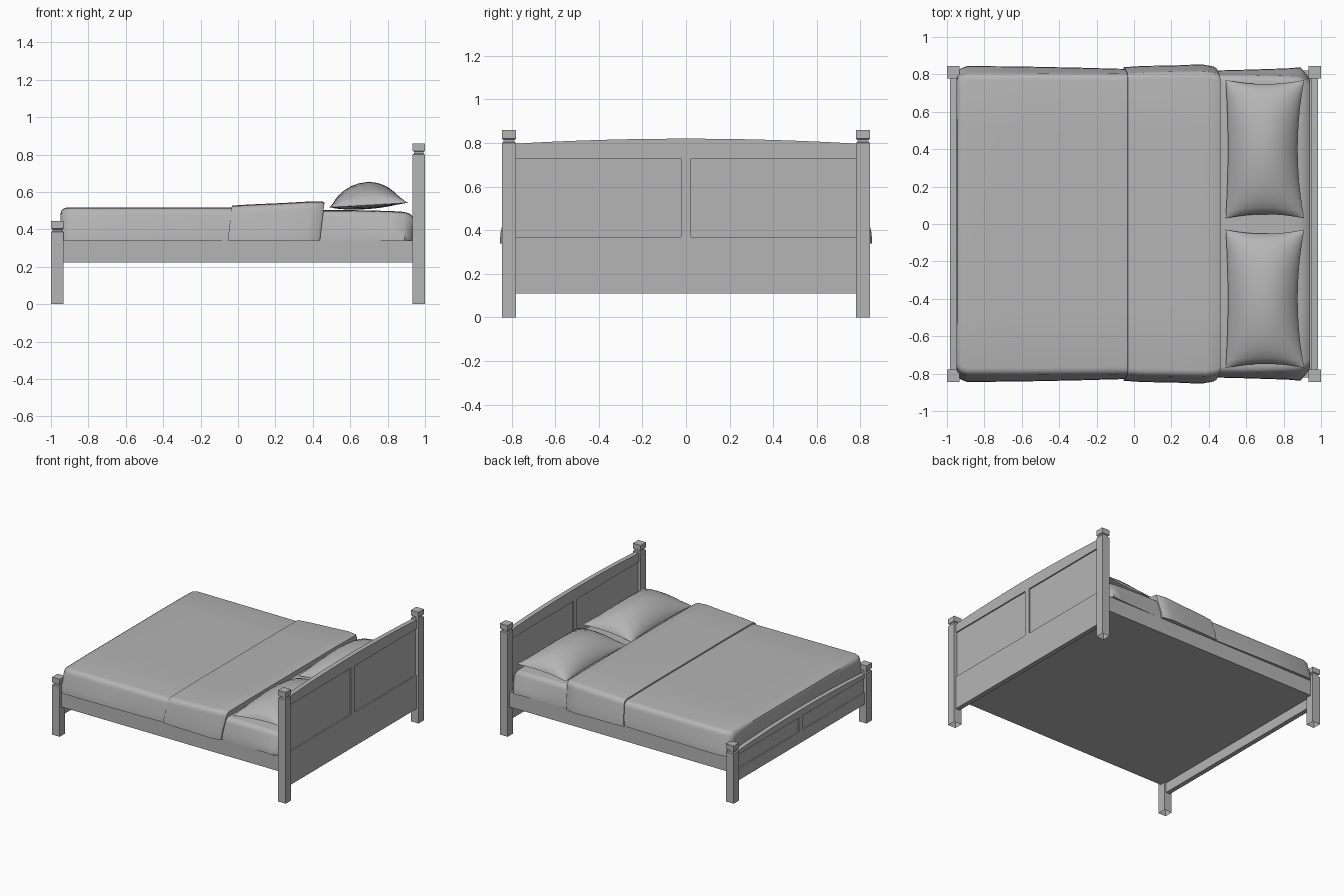
import bpy
import bmesh
from math import sin, cos, pi

cube = bpy.data.objects.get("Cube")
if cube:
    bpy.data.objects.remove(cube, do_unlink=True)

grey = bpy.data.materials.new("plain grey")
grey.use_nodes = True
colour = (0.46, 0.46, 0.46, 1)
grey.diffuse_color = colour
grey.node_tree.nodes["Principled BSDF"].inputs["Base Color"].default_value = colour


def finish(name, bm, smooth=None):
    bmesh.ops.recalc_face_normals(bm, faces=bm.faces[:])
    mesh = bpy.data.meshes.new(name)
    bm.to_mesh(mesh)
    bm.free()
    mesh.materials.append(grey)
    obj = bpy.data.objects.new(name, mesh)
    bpy.context.collection.objects.link(obj)
    if smooth:
        bpy.ops.object.select_all(action='DESELECT')
        obj.select_set(True)
        bpy.context.view_layer.objects.active = obj
        bpy.ops.object.shade_smooth_by_angle(angle=smooth)
    return obj


def loft(name, rings, smooth=None, caps=True):
    """Skin a list of equal-length closed rings of points."""
    bm = bmesh.new()
    loops = [[bm.verts.new(p) for p in ring] for ring in rings]
    n = len(loops[0])
    for a, b in zip(loops, loops[1:]):
        for i in range(n):
            j = (i + 1) % n
            bm.faces.new((a[i], a[j], b[j], b[i]))
    if caps:
        bm.faces.new(loops[0])
    bm.faces.new(loops[-1])
    return finish(name, bm, smooth)


def box(name, x, y, z):
    ring = lambda h: [(x[0], y[0], h), (x[1], y[0], h), (x[1], y[1], h), (x[0], y[1], h)]
    return loft(name, [ring(z[0]), ring(z[1])])


def post(name, cx, cy, top):
    """Square post, open underneath, with a narrow neck and a block cap."""
    steps = [(0, .033), (top, .033), (top + .005, .026), (top + .015, .026),
             (top + .02, .033), (top + .06, .033)]
    loft(name, [[(cx + sx * r, cy + sy * r, z) for sx, sy in
                 ((-1, -1), (1, -1), (1, 1), (-1, 1))] for z, r in steps], caps=False)


def board(name, cx, bottom, panel_low, panel_high, edge, rise):
    """Framed end board with two recessed panels and an arched top rail."""
    half, w = .018, .785
    x = (cx - half, cx + half)
    box(name + "_lower_rail", x, (-w, w), (bottom, panel_low))
    box(name + "_panel", (cx - .008, cx + .008), (-w, w), (panel_low, panel_high))
    box(name + "_centre_stile", x, (-.022, .022), (panel_low, panel_high))
    ys = [w * (1 - i / 6) for i in range(13)]
    outline = [(-w, panel_high), (w, panel_high)]
    outline += [(y, edge + rise * (1 - (y / w) ** 2)) for y in ys]
    loft(name + "_top_rail", [[(h, y, z) for y, z in outline] for h in x])


# Wooden frame
for side, label in ((-1, "right"), (1, "left")):
    post("head_post_" + label, .967, side * .812, .80)
    post("foot_post_" + label, -.967, side * .812, .385)
    box("side_rail_" + label, (-.95, .95), sorted((side * .78, side * .822)), (.222, .34))
board("headboard", .966, .11, .37, .73, .797, .023)
board("footboard", -.966, .145, .235, .345, .375, .025)
box("bed_base", (-.95, .95), (-.785, .785), (.222, .335))


def cover(name, stations, skew=0, low=.34):
    """Draped cloth: stations are x, bottom half width, top half width, top height."""
    rings = []
    for x, wide, narrow, top in stations:
        r = min(.04, (top - low) * .4)
        half = [(wide, low), (wide - .003, low + .05)]
        half += [(narrow - r + r * cos(a * pi / 8), top - r + r * sin(a * pi / 8))
                 for a in range(5)]
        half += [(narrow * .6, top + .003)]
        outline = half + [(-y, z) for y, z in reversed(half)]
        rings.append([(x + skew * (z - low), y, z) for y, z in outline])
    return loft(name, rings, smooth=.7)


# Bedding
cover("mattress", [(.40, .82, .80, .50), (.60, .825, .80, .50), (.82, .832, .795, .495),
                   (.89, .838, .79, .49), (.92, .80, .775, .48), (.942, .77, .76, .46)])
cover("duvet", [(-.95, .795, .77, .475), (-.943, .815, .785, .50), (-.925, .832, .80, .512),
                (-.89, .845, .81, .515), (-.6, .842, .81, .514), (-.3, .836, .808, .514),
                (.1, .825, .805, .514)])
cover("folded_sheet", [(-.055, .838, .81, .524), (.04, .845, .815, .53),
                       (.22, .848, .818, .538), (.36, .854, .82, .546),
                       (.425, .842, .81, .546), (.438, .832, .80, .54)], skew=.12)


def pillow(name, side):
    """Plump cushion with pinched seams and pointed corners."""
    bm = bmesh.new()
    n = 14
    layers = []
    for top in (True, False):
        grid = []
        for i in range(n + 1):
            row = []
            for j in range(n + 1):
                u, v = -cos(pi * i / n), -cos(pi * j / n)
                pinch = .012 if u < 0 else .035
                x = .70 + u * (.21 - pinch * (1 - v * v))
                y = .40 + v * (.37 - .022 * (1 - u * u))
                swell = max(0, 1 - u * u) ** .7 * max(0, 1 - v * v) ** .5
                seam = .53 + .012 * u
                z = seam + (.123 if top else -.022) * swell
                row.append(bm.verts.new((x - .01 * swell, side * y, z)))
            grid.append(row)
        for i in range(n):
            for j in range(n):
                bm.faces.new((grid[i][j], grid[i + 1][j], grid[i + 1][j + 1], grid[i][j + 1]))
    bmesh.ops.remove_doubles(bm, verts=bm.verts[:], dist=.0005)
    finish(name, bm, smooth=1.2)


pillow("pillow_left", 1)
pillow("pillow_right", -1)
